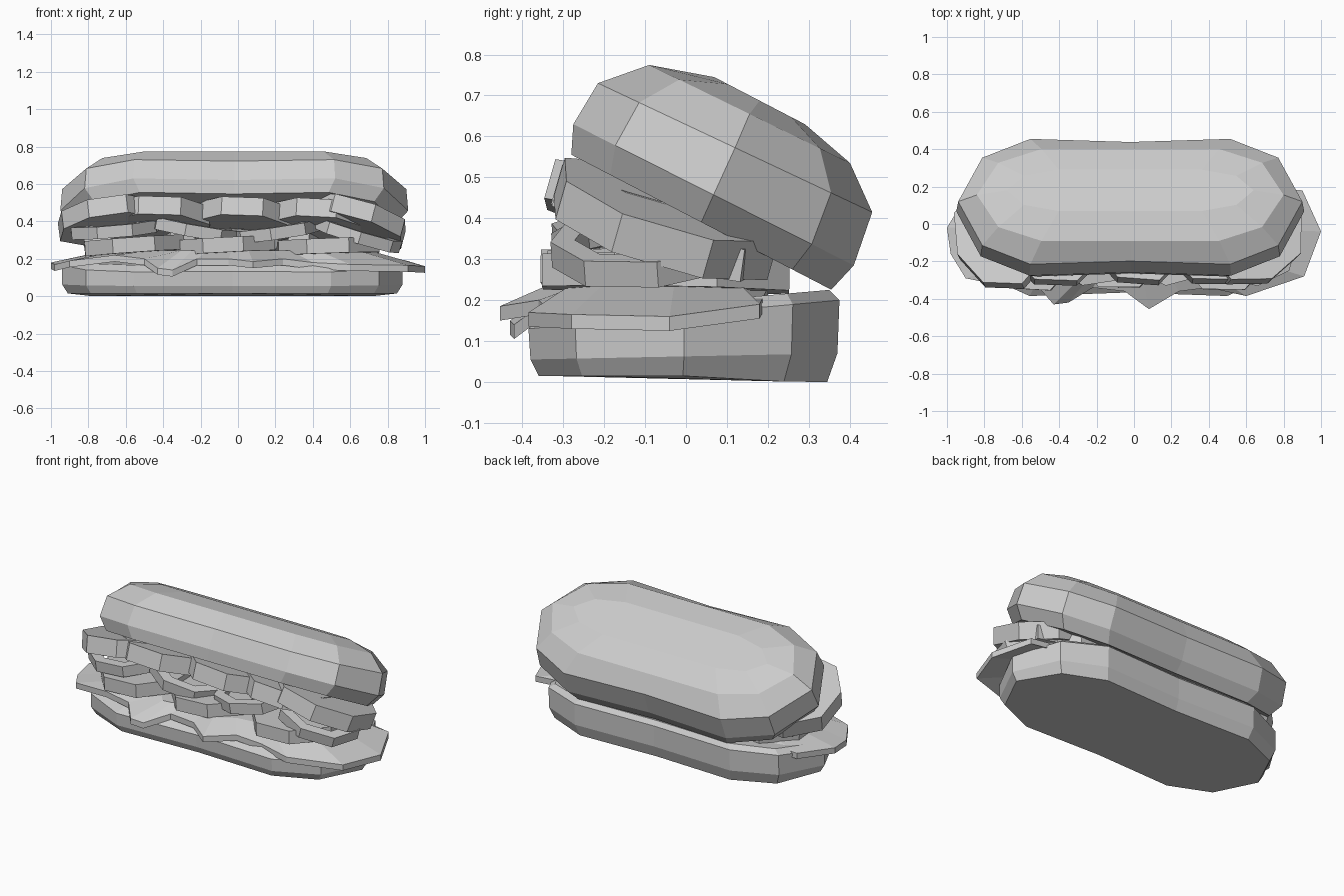
import bpy, bmesh, math, random
from mathutils import Matrix, Vector

random.seed(4)
if "Cube" in bpy.data.objects:
    bpy.data.objects.remove(bpy.data.objects["Cube"], do_unlink=True)

grey = bpy.data.materials.new("plain grey")
grey.use_nodes = True
grey.diffuse_color = (0.6, 0.6, 0.6, 1)
grey.node_tree.nodes["Principled BSDF"].inputs["Base Color"].default_value = (0.6, 0.6, 0.6, 1)


def loft(name, rings, closed=False, matrix=Matrix()):
    """Skin a stack of point rings; cap the ends, or join last to first."""
    bm = bmesh.new()
    loops = [[bm.verts.new(matrix @ Vector(p)) for p in ring] for ring in rings]
    pairs = list(zip(loops, loops[1:]))
    if closed:
        pairs.append((loops[-1], loops[0]))
    else:
        bm.faces.new(loops[0])
        bm.faces.new(loops[-1])
    for low, high in pairs:
        for i in range(len(low)):
            j = (i + 1) % len(low)
            bm.faces.new((low[i], low[j], high[j], high[i]))
    bmesh.ops.recalc_face_normals(bm, faces=bm.faces)
    mesh = bpy.data.meshes.new(name)
    bm.to_mesh(mesh)
    bm.free()
    obj = bpy.data.objects.new(name, mesh)
    mesh.materials.append(grey)
    bpy.context.collection.objects.link(obj)


def place(x, y, z, pitch=0, roll=0, spin=0):
    """Move, then tilt about x (pitch), about y (roll) and about z (spin)."""
    turn = [Matrix.Rotation(math.radians(a), 4, axis)
            for a, axis in ((pitch, "X"), (roll, "Y"), (spin, "Z"))]
    return Matrix.Translation((x, y, z)) @ turn[0] @ turn[1] @ turn[2]


def bun_ring(half, front, back, z_front, z_back, pinch=0.95):
    """Long rounded plan outline, pinched at the middle, sloping front to back."""
    quarter = [(1, 0), (0.86, 0.7), (0.58, 1), (0, pinch)]
    side = quarter + [(-x, y) for x, y in quarter[2::-1]]
    plan = side + [(x, -y) for x, y in side[-2:0:-1]]
    mid, depth = (front + back) / 2, (back - front) / 2
    z_mid, rise = (z_front + z_back) / 2, (z_back - z_front) / 2
    return [(x * half, mid + y * depth, z_mid + y * rise) for x, y in plan]


# Bottom bun, its back edge rising towards the hinge
base = bun_ring(0.88, -0.36, 0.345, 0.015, 0)
loft("bottom_bun", [[(x, y, 0.015 if y < 0.01 else z * 0.5) for x, y, z in base],
                    bun_ring(0.91, -0.38, 0.37, 0.055, 0.07),
                    bun_ring(0.91, -0.385, 0.375, 0.13, 0.2),
                    bun_ring(0.87, -0.34, 0.35, 0.165, 0.225)],
     matrix=place(-0.03, 0, 0))

# Top bun, domed and tipped open to the front
loft("top_bun", [bun_ring(0.87, -0.36, 0.355, -0.017, 0.015),
                 bun_ring(0.93, -0.393, 0.373, 0.05, 0.094),
                 bun_ring(0.92, -0.391, 0.347, 0.167, 0.229),
                 bun_ring(0.82, -0.305, 0.24, 0.268, 0.306, 1),
                 bun_ring(0.66, -0.152, 0.097, 0.322, 0.333, 1)],
     matrix=place(-0.02, 0.04, 0.39, pitch=-30))

# Lettuce leaf with a ragged, drooping rim
rim = [(1, -0.04, 0.16), (0.9, 0.18, 0.19), (0.5, 0.2, 0.23), (-0.5, 0.2, 0.23),
       (-0.88, 0.18, 0.19), (-1, -0.02, 0.18), (-0.98, -0.16, 0.17), (-0.9, -0.29, 0.19),
       (-0.66, -0.34, 0.22), (-0.5, -0.35, 0.2), (-0.43, -0.43, 0.15), (-0.35, -0.42, 0.14),
       (-0.22, -0.34, 0.2), (-0.05, -0.36, 0.2), (0.08, -0.455, 0.185), (0.24, -0.36, 0.2),
       (0.4, -0.34, 0.18), (0.6, -0.385, 0.17), (0.91, -0.28, 0.165)]
heart = [(x * 0.7, y * 0.7, 0.245) for x, y, z in rim]
drop = 0.035
loft("lettuce", [[(x, y, z - drop) for x, y, z in heart],
                 [(x, y, z - drop) for x, y, z in rim], rim, heart])


def disc_ring(rx, ry, z, wobble):
    ring = []
    for i, w in enumerate(wobble):
        a = math.tau * (i + 0.5) / len(wobble)
        ring.append((rx * w * math.cos(a), ry * w * math.sin(a), z))
    return ring


def slice_part(name, rx, ry, thick, matrix, hole=0, sides=8):
    """Faceted slice; with a hole it becomes an open ring."""
    wobble = [random.uniform(0.96, 1.04) for _ in range(sides)]
    outer = [disc_ring(rx, ry, s * thick / 2, wobble) for s in (-1, 1)]
    if hole:
        inner = [disc_ring(rx * hole, ry * hole, s * thick / 2, wobble) for s in (1, -1)]
        loft(name, outer + inner, closed=True, matrix=matrix)
    else:
        loft(name, outer, matrix=matrix)


# Tomato slices lying on the lettuce
for i, (x, z, roll) in enumerate([(-0.56, 0.27, -4), (-0.08, 0.27, -3), (0.48, 0.265, -2)]):
    slice_part(f"tomato_slice_{i + 1}", 0.29, 0.32, 0.08,
               place(x, -0.05, z, pitch=-1, roll=roll))

# Onion rings, tipped in different directions
for i, (x, z, roll) in enumerate([(-0.66, 0.36, -5), (-0.22, 0.36, 10),
                                  (0.2, 0.35, -8), (0.64, 0.33, 17)]):
    slice_part(f"onion_ring_{i + 1}", 0.25, 0.23, 0.065,
               place(x, -0.1, z, pitch=4, roll=roll, spin=i * 9), hole=0.74)

# Small chopped pieces filling the gaps
for i, x in enumerate([-0.75, -0.32, 0.12, 0.36, 0.74]):
    slice_part(f"chopped_piece_{i + 1}", 0.1, 0.09, 0.08,
               place(x, 0.08, 0.3, pitch=-8, roll=6, spin=20 * i), sides=4)

# Meat slices under the top bun, the outer two sagging at the ends
for i, (x, y, z, rx, roll) in enumerate([(-0.7, -0.06, 0.405, 0.27, -7), (-0.42, -0.05, 0.41, 0.3, 2),
                                         (0.02, -0.04, 0.405, 0.29, 3), (0.42, -0.05, 0.4, 0.29, 3),
                                         (0.62, -0.04, 0.395, 0.29, 14)]):
    slice_part(f"meat_slice_{i + 1}", rx, 0.3, 0.1,
               place(x, y, z, pitch=-16, roll=roll))
